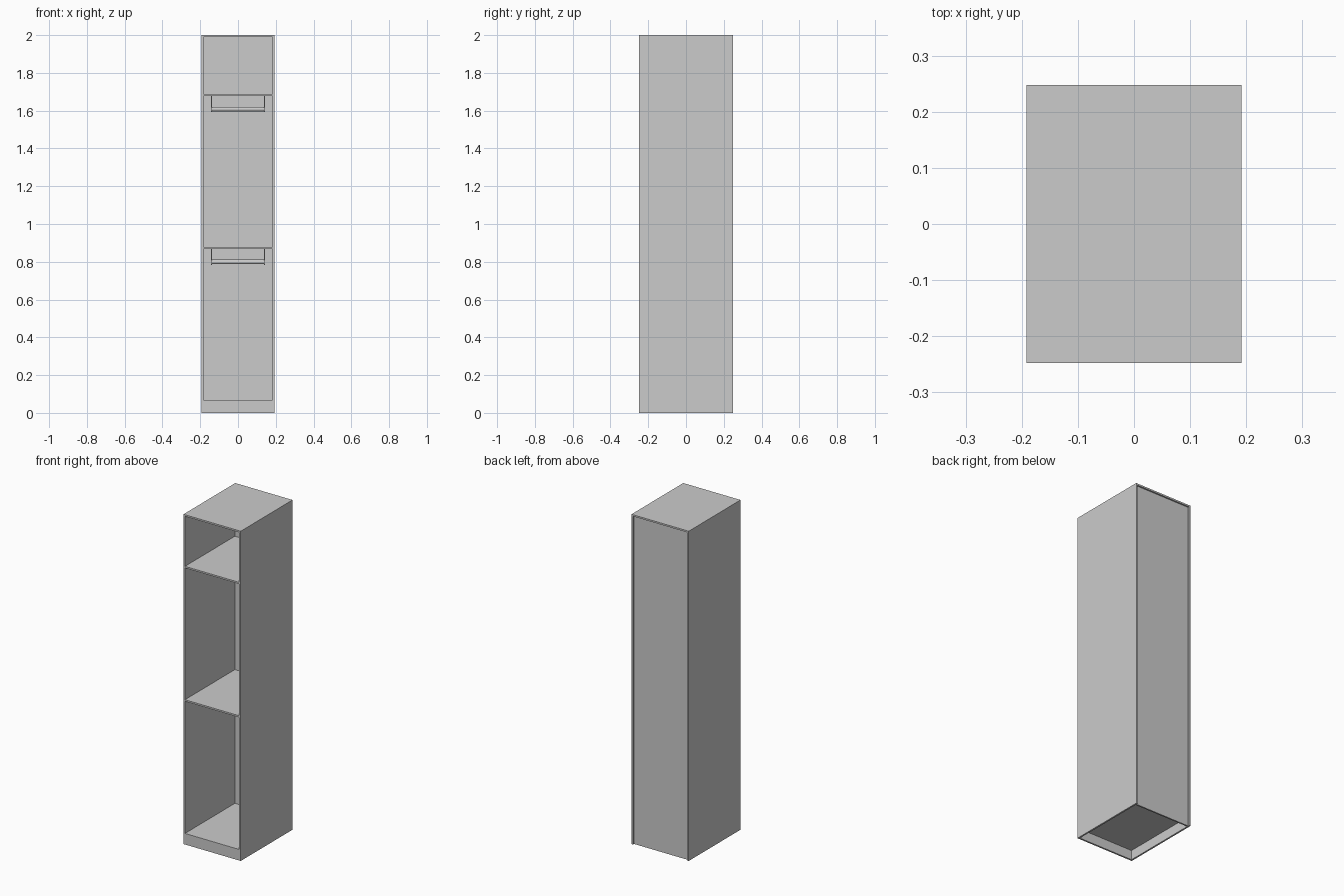
import bpy
import math

if "Cube" in bpy.data.objects:
    bpy.data.objects.remove(bpy.data.objects["Cube"])

W, D, H, T = 0.384, 0.496, 2.0, 0.010   # width, depth, height, sheet thickness
FRONT, BACK = -D / 2, D / 2
INNER = W / 2 - T
BACK_IN, BACK_OUT = BACK - 0.018, BACK - 0.009


def box(name, x, y, z):
    """Box spanning the given (min, max) pairs."""
    bpy.ops.mesh.primitive_cube_add(size=1, location=[sum(p) / 2 for p in (x, y, z)])
    ob = bpy.context.object
    ob.name = name
    ob.scale = [p[1] - p[0] for p in (x, y, z)]
    bpy.ops.object.transform_apply(location=False, rotation=False, scale=True)
    return ob


# Outer shell: sides, top, recessed back, plinth
for side, s in (("left", -1), ("right", 1)):
    box(side + "_side", sorted((s * INNER, s * W / 2)), (FRONT, BACK), (0, H))
span = (-INNER, INNER)
box("top_panel", span, (FRONT, BACK), (H - T, H))
box("back_panel", span, (BACK_IN, BACK_OUT), (0, H - T))
box("plinth", span, (FRONT, FRONT + T), (0, 0.067))

# Floor and shelves
box("floor", span, (FRONT + T, BACK_IN), (0.057, 0.067))
for name, top in (("lower", 0.878), ("upper", 1.687)):
    box(name + "_shelf", span, (FRONT, BACK_IN), (top - T, top))

    # Hanging rail: round bar between two thin straps below the shelf
    under = top - T
    for side, s in (("left", -1), ("right", 1)):
        box(f"{name}_rail_{side}_strap", sorted((s * 0.137, s * 0.142)),
            (-0.013, 0.013), (under - 0.085, under))
    bpy.ops.mesh.primitive_cylinder_add(vertices=24, radius=0.012, depth=0.274,
                                        location=(0, 0, under - 0.069),
                                        rotation=(0, math.pi / 2, 0))
    bpy.context.object.name = name + "_hanging_rail"
    bpy.ops.object.shade_smooth_by_angle()
